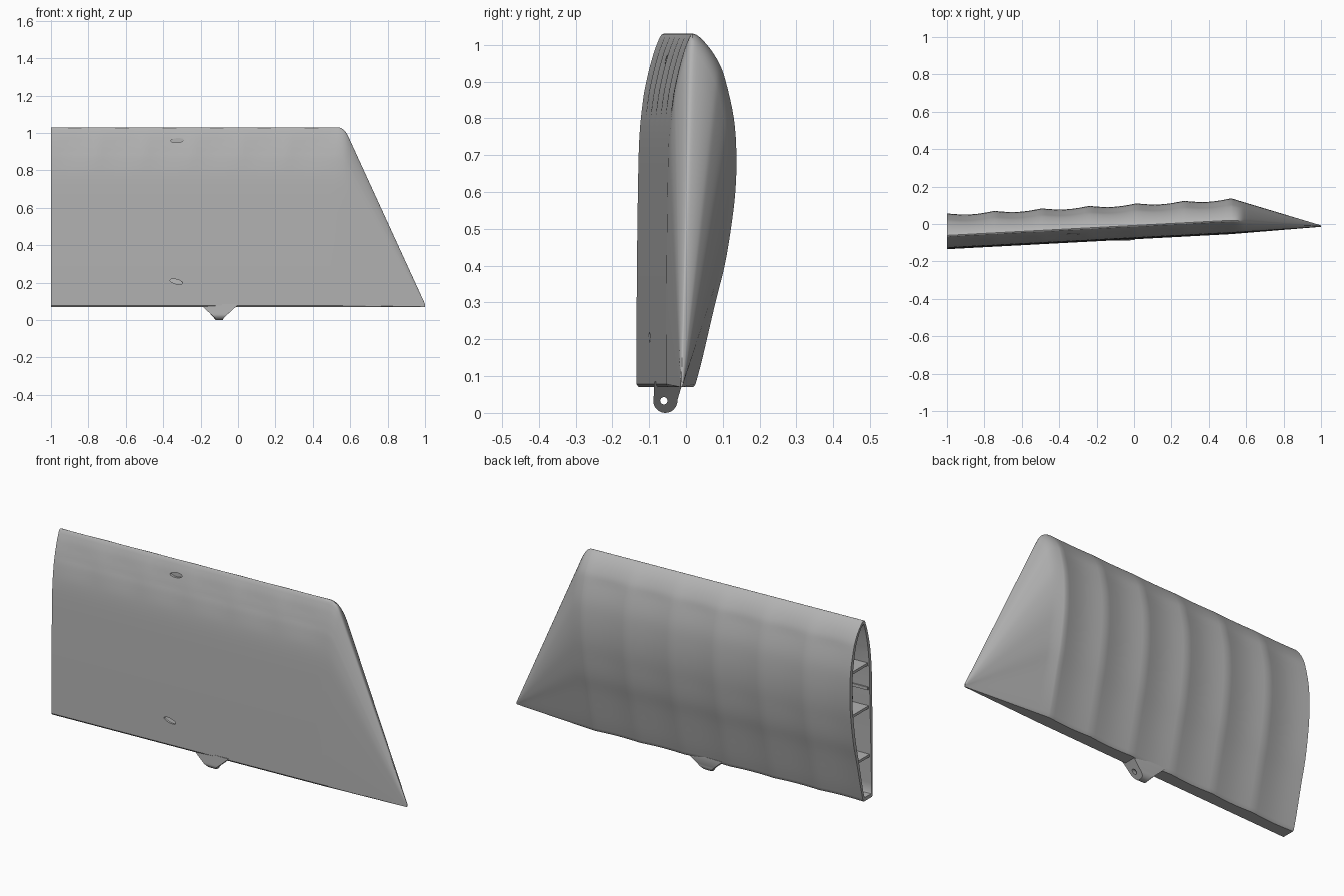
import bpy, bmesh, math
from mathutils import Matrix, Vector

cube = bpy.data.objects.get("Cube")
if cube:
    bpy.data.objects.remove(cube, do_unlink=True)

grey = bpy.data.materials.new("plain grey")
grey.use_nodes = True
grey.diffuse_color = (0.45, 0.45, 0.45, 1)
grey.node_tree.nodes["Principled BSDF"].inputs["Base Color"].default_value = (0.45, 0.45, 0.45, 1)

BOTTOM, TOP, ROOT, RIB = 0.07, 1.03, -1.0, 0.52
BAYS, STEPS = 6, 10


def finish(bm, name):
    bmesh.ops.recalc_face_normals(bm, faces=bm.faces)
    mesh = bpy.data.meshes.new(name)
    bm.to_mesh(mesh)
    bm.free()
    ob = bpy.data.objects.new(name, mesh)
    bpy.context.collection.objects.link(ob)
    mesh.materials.append(grey)
    return ob


def activate(ob):
    bpy.ops.object.select_all(action='DESELECT')
    ob.select_set(True)
    bpy.context.view_layer.objects.active = ob


def smooth(ob, angle=32):
    activate(ob)
    bpy.ops.object.shade_smooth_by_angle(angle=math.radians(angle))


def cut(ob, cutter):
    activate(ob)
    mod = ob.modifiers.new("cut", 'BOOLEAN')
    mod.operation, mod.solver, mod.object = 'DIFFERENCE', 'EXACT', cutter
    bpy.ops.object.modifier_apply(modifier=mod.name)
    bpy.data.objects.remove(cutter, do_unlink=True)


def loft(bm, rings):
    loops = [[bm.verts.new(p) for p in ring] for ring in rings]
    for a, b in zip(loops, loops[1:]):
        for i in range(len(a)):
            j = (i + 1) % len(a)
            bm.faces.new((a[i], a[j], b[j], b[i]))
    bm.faces.new(loops[0])
    bm.faces.new(loops[-1])


def spline(pts, n):
    # Catmull-Rom curve through the points
    ext = [pts[0]] + pts + [pts[-1]]
    out = []
    for a, b, c, d in zip(ext, ext[1:], ext[2:], ext[3:]):
        for k in range(n):
            t = k / n
            out.append(0.5 * (2 * b + (c - a) * t + (2 * a - 5 * b + 4 * c - d) * t * t
                              + (3 * b - a - 3 * c + d) * t ** 3))
    return out + [pts[-1]]


# Airfoil outline: flat front, leading edge on top, cambered back
outline = [(-.074, .078), (-.073, .35), (-.070, .6), (-.066, .75), (-.056, .85), (-.047, .9),
           (-.035, .95), (-.019, 1.0), (0, TOP), (.037, 1.0), (.07, .95), (.088, .9), (.11, .8),
           (.117, .7), (.114, .6), (.102, .5), (.085, .4), (.06, .3), (.025, .15), (.006, .078)]
airfoil = [Vector((-.068, BOTTOM))] + spline([Vector(p) for p in outline], 4) + [Vector((0, BOTTOM))]
LEADING = 1 + 4 * 8


def edge_y(x):
    if x <= RIB:
        return .02 + .053 * (x - RIB)
    return .02 - .032 * (x - RIB) / (1 - RIB)


def top_z(x):
    if x <= RIB:
        return TOP
    if x < .59:
        return TOP - .05 * ((x - RIB) / .07) ** 3
    return .98 - .895 * (x - .59) / .41


def section(x, inner=False):
    t = max(0, (x - RIB) / (1 - RIB))
    k = 1 - .96 * t
    height = (top_z(x) - BOTTOM) / (TOP - BOTTOM)
    # Covering sags between the ribs
    bay = (x - ROOT) / (RIB - ROOT) * BAYS
    sag = .012 * abs(math.sin(math.pi * bay)) if x < RIB else 0
    ring = []
    for i, (y, z) in enumerate(airfoil):
        if i > LEADING:
            w = -min(1, .2 + (TOP - z) * 6) * min(1, .5 + z)
        else:
            w = .35 * max(0, min(1, (z - .8) / .1)) * min(1, (TOP - z) * 12)
        if inner:
            mid = -.035 + .055 * min(1, (z - BOTTOM) / .53)
            y, z = mid + (y - mid) * .78, .55 + (z - .55) * .96
        ring.append((x, edge_y(x) + y * k + w * sag, BOTTOM + (z - BOTTOM) * height))
    return ring


# Hollow wing panel, lofted from the inner end, round the open root, out to the tip
span = [ROOT + (RIB - ROOT) * i / (BAYS * STEPS) for i in range(BAYS * STEPS + 1)]
tip = [RIB + .01 * i for i in range(1, 8)] + [.59 + .41 * i / 12 for i in range(1, 13)]
bm = bmesh.new()
loft(bm, [section(x, True) for x in reversed(span[:-2])] + [section(x) for x in span + tip])
panel = finish(bm, "wing_panel")

# Oval sockets in the front face
for x, y, z, tilt in ((-.325, -.057, .96, -4), (-.33, -.098, .205, 14)):
    bm = bmesh.new()
    bmesh.ops.create_cone(bm, cap_ends=True, segments=32, radius1=1, radius2=1, depth=1)
    bm.transform(Matrix.Translation((x, y - .018, z)) @ Matrix.Rotation(math.radians(tilt), 4, 'Y')
                 @ Matrix.Diagonal((.034, .06, .012, 1)) @ Matrix.Rotation(math.pi / 2, 4, 'X'))
    cut(panel, finish(bm, "socket_cutter"))
smooth(panel)


# Spars and stringers running along the inside
def beam(name, y0, y1, z, thick):
    bm = bmesh.new()
    bmesh.ops.create_cube(bm, size=1)
    start, end = ROOT + .008, .44
    bm.transform(Matrix.Translation(((start + end) / 2, (y0 + y1) / 2, z))
                 @ Matrix.Diagonal((end - start, y1 - y0, thick, 1)))
    for v in bm.verts:
        v.co.y += edge_y(v.co.x)
    return finish(bm, name)


for name, front, back, z in (("upper", -.065, .109, .78), ("middle", -.070, .108, .55),
                             ("lower", -.072, .057, .29)):
    beam(name + "_spar", front + .008, back - .016, z, .014)
beam("front_stringer", -.062, -.043, .65, .016)
beam("back_stringer", .08, .1, .65, .016)

# Hinge lug under the trailing edge: a rounded tongue flaring into the panel
profile = [(-.086, .085), (-.088, .036)]
for i in range(1, 16):
    a = math.pi + math.pi * i / 16
    profile.append((-.056 + .033 * math.cos(a), .034 + .034 * math.sin(a)))
profile += [(-.023, .036), (-.012, .072), (-.012, .085)]


def lug_half(z):
    return .02 + .068 * max(0, z - .008) / .062


bm = bmesh.new()
loft(bm, [[(-.1 + side * lug_half(z), y, z) for y, z in profile] for side in (-1, 1)])
lug = finish(bm, "hinge_lug")
bm = bmesh.new()
bmesh.ops.create_cone(bm, cap_ends=True, segments=24, radius1=.01, radius2=.01, depth=.4)
bm.transform(Matrix.Translation((-.1, -.06, .033)) @ Matrix.Rotation(math.pi / 2, 4, 'Y'))
cut(lug, finish(bm, "pin_cutter"))
smooth(lug)
